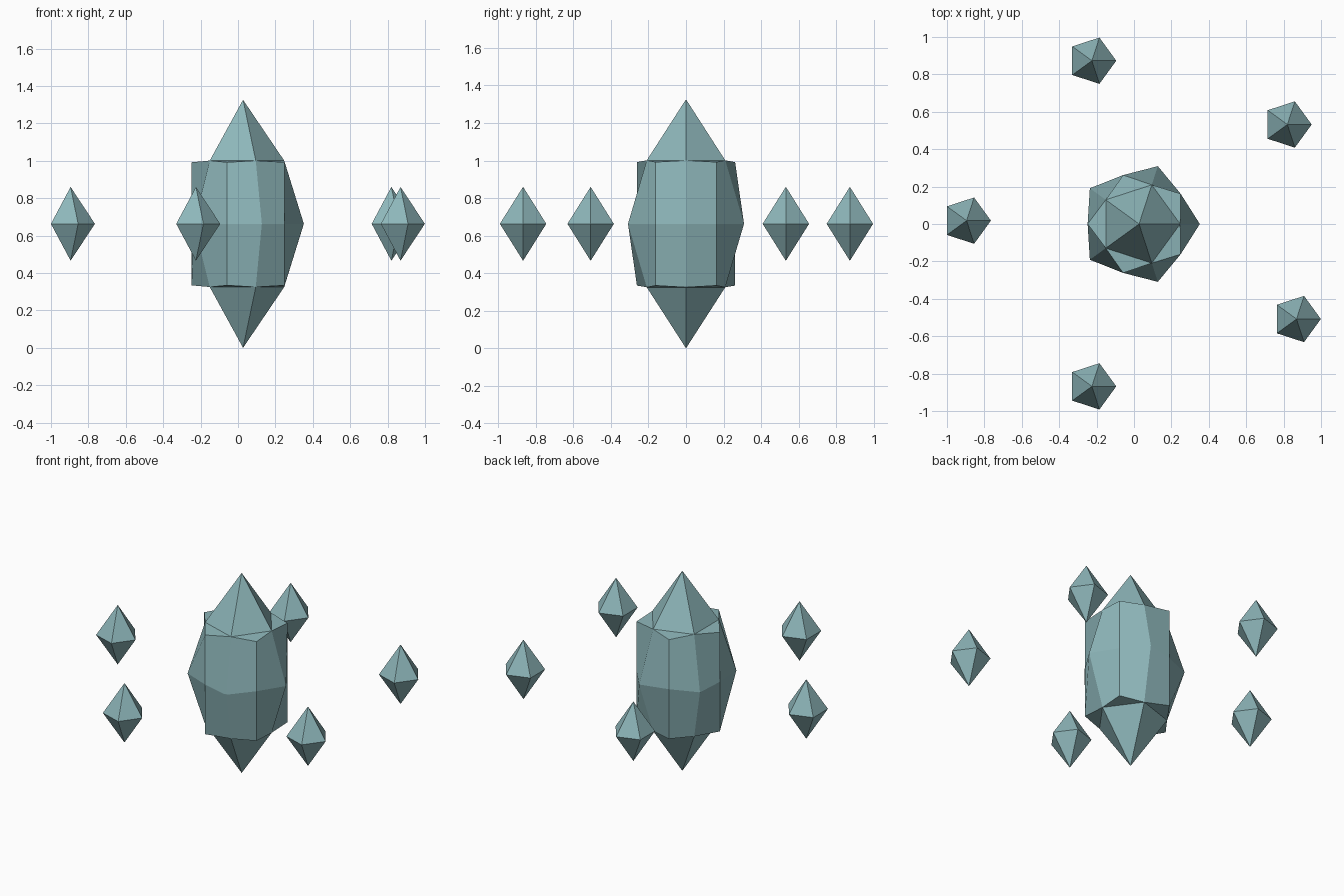
import bpy
import math

if "Cube" in bpy.data.objects:
    bpy.data.objects.remove(bpy.data.objects["Cube"])

MID = 0.663  # height of the widest girdle


def ring(n, radii, z, cx=0, cy=0):
    """Ring of n points, cycling through the given radii."""
    pts = []
    for i in range(n):
        a = 2 * math.pi * i / n
        r = radii[i % len(radii)]
        pts.append((cx + r * math.cos(a), cy + r * math.sin(a), z))
    return pts


def add_mesh(name, verts, faces, mat):
    me = bpy.data.meshes.new(name)
    me.from_pydata(verts, [], faces)
    me.materials.append(mat)
    ob = bpy.data.objects.new(name, me)
    bpy.context.collection.objects.link(ob)
    return ob


mat = bpy.data.materials.new("teal_crystal")
mat.diffuse_color = (0.27, 0.47, 0.49, 1)
mat.use_nodes = True
mat.node_tree.nodes["Principled BSDF"].inputs["Base Color"].default_value = mat.diffuse_color

# Large central crystal: three ten-point rings, a pentagonal point at each end
cx = 0.027
verts = []
for dz, inner in ((-0.338, 0.22), (0, 0.325), (0.338, 0.22)):
    pts = ring(10, (inner, 0.275), MID + dz, cx)
    # outer corners sit slightly closer to the girdle than the inner ones
    verts += [(x, y, z - 0.027 * dz if i % 2 else z) for i, (x, y, z) in enumerate(pts)]
verts += [(cx, 0, 0), (cx, 0, 2 * MID)]
faces = []
for k in (0, 10):
    for i in range(10):
        j = (i + 1) % 10
        faces.append((k + i, k + j, k + 10 + j, k + 10 + i))
for i in range(0, 10, 2):
    j = (i + 2) % 10
    faces += [(j, i + 1, i), (j, i, 30)]                      # lower ledge and point
    faces += [(20 + i, 21 + i, 20 + j), (20 + i, 20 + j, 31)]  # upper ledge and point
add_mesh("central_crystal", verts, faces, mat)

# Small floating crystals: pentagonal bipyramids
shards = [(-0.895, 0.018), (-0.225, 0.873), (0.82, 0.532), (0.869, -0.508), (-0.225, -0.868)]
for n, (x, y) in enumerate(shards):
    verts = ring(5, (0.13,), MID, x, y) + [(x, y, MID - 0.197), (x, y, MID + 0.197)]
    faces = []
    for i in range(5):
        j = (i + 1) % 5
        faces += [(i, j, 6), (j, i, 5)]
    add_mesh(f"floating_shard_{n + 1}", verts, faces, mat)
